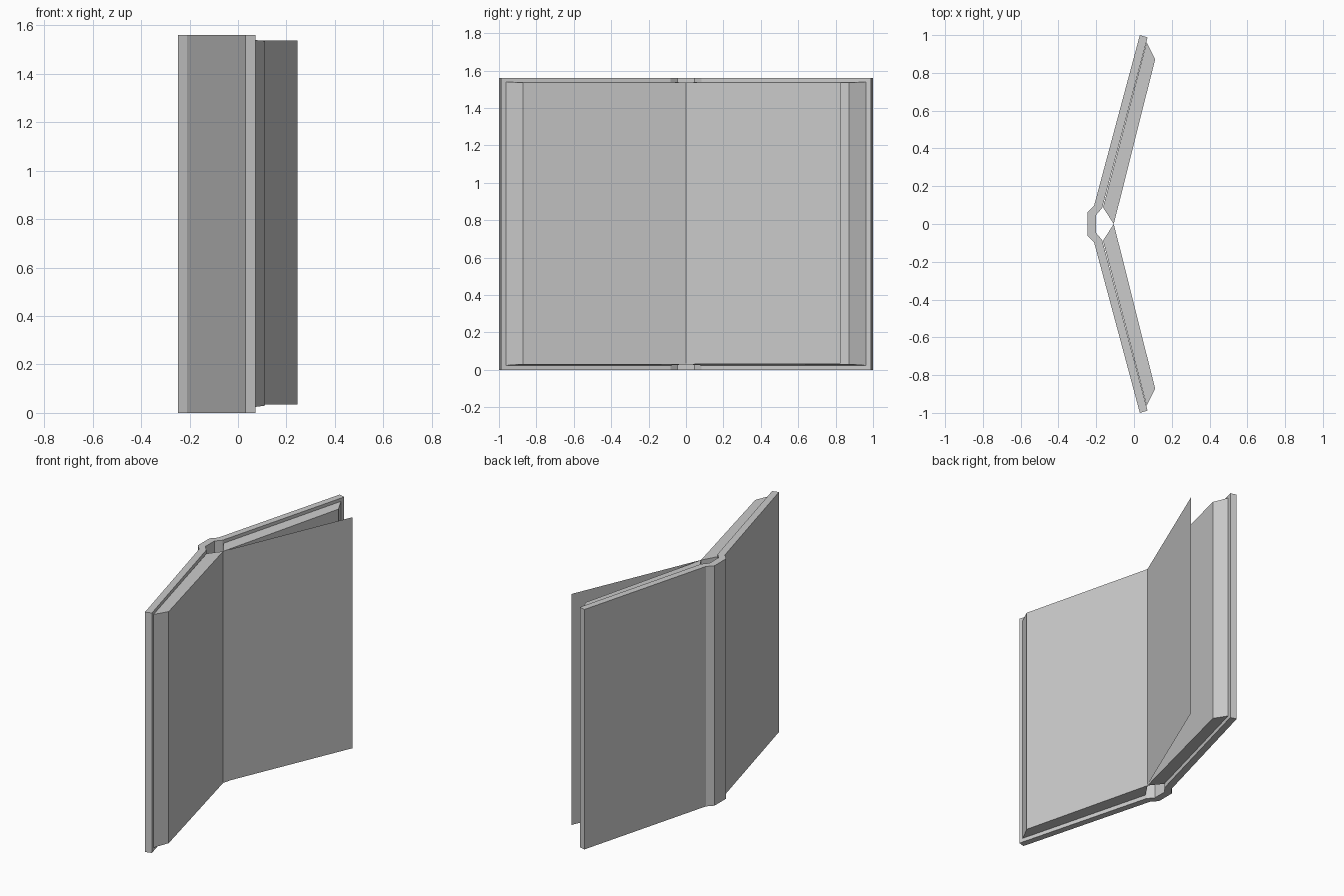
import bpy

if "Cube" in bpy.data.objects:
    bpy.data.objects.remove(bpy.data.objects["Cube"])

def make(name, verts, faces):
    me = bpy.data.meshes.new(name)
    me.from_pydata(verts, [], faces)
    me.update()
    ob = bpy.data.objects.new(name, me)
    bpy.context.collection.objects.link(ob)
    return ob

def prism(name, profile, bottom, top, quads=None):
    """Extrude a counter-clockwise xy profile; bottom/top give z per point."""
    n = len(profile)
    verts = [(x, y, z) for (x, y), z in zip(profile, bottom)]
    verts += [(x, y, z) for (x, y), z in zip(profile, top)]
    caps = quads or [tuple(range(n))]
    faces = [tuple(reversed(c)) for c in caps]
    faces += [tuple(i + n for i in c) for c in caps]
    faces += [(i, (i + 1) % n, (i + 1) % n + n, i + n) for i in range(n)]
    return make(name, verts, faces)

def mirrored(points):
    return [(x, -y) for x, y in reversed(points)]

# Cover: one bent board with a stepped spine, mirrored across y = 0
outer = [(0.031, 1.0), (-0.211, 0.098), (-0.247, 0.06)]
inner = [(-0.202, 0.046), (-0.169, 0.084), (0.072, 0.988)]
profile = outer + mirrored(outer) + mirrored(inner) + inner
caps = [(i, i + 1, 10 - i, 11 - i) for i in range(5)]
prism("cover", profile, [0] * 12, [1.56] * 12, caps)

# Page blocks: slanted fore-edges and slightly tapered ends
block = [(-0.107, 0.0), (0.112, 0.872), (0.067, 0.963), (-0.164, 0.088)]
low, high = [0.03, 0.03, 0.024, 0.024], [1.536, 1.536, 1.54, 1.54]
prism("page_block_back", block, low, high)
prism("page_block_front", mirrored(block), low[::-1], high[::-1])

# Single raised page, a thin sheet hinged in the gutter
a, b = (-0.107, 0.0), (0.246, 0.826)
make("loose_page", [(*a, 0.035), (*b, 0.035), (*b, 1.537), (*a, 1.537)], [(0, 1, 2, 3)])
